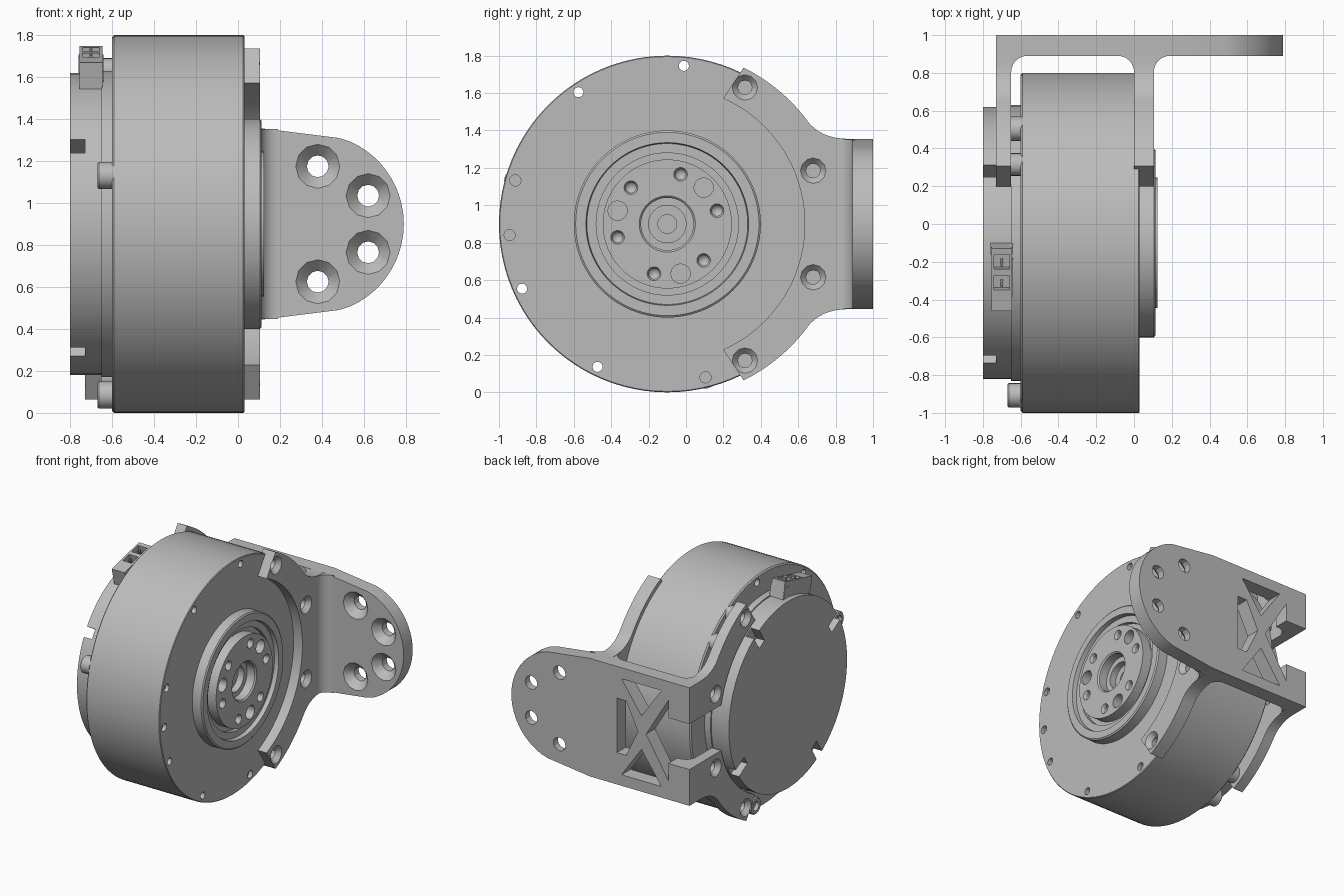
import bpy, bmesh
from math import sin, cos, radians, pi
from mathutils import Matrix, Vector

if "Cube" in bpy.data.objects:
    bpy.data.objects.remove(bpy.data.objects["Cube"], do_unlink=True)

CY, CZ = -0.1, 0.9          # motor axis
parts = []

metal = bpy.data.materials.new("grey metal")
metal.use_nodes = True
GREY = (0.5, 0.5, 0.5, 1)
metal.diffuse_color = GREY
metal.node_tree.nodes["Principled BSDF"].inputs["Base Color"].default_value = GREY


def place(axis, a, u, v):
    return {"x": (a, u, v), "y": (u, a, v), "z": (u, v, a)}[axis]


def finish(name, bm, keep=True):
    bmesh.ops.remove_doubles(bm, verts=bm.verts, dist=1e-5)
    bmesh.ops.recalc_face_normals(bm, faces=bm.faces)
    mesh = bpy.data.meshes.new(name)
    bm.to_mesh(mesh)
    bm.free()
    mesh.materials.append(metal)
    ob = bpy.data.objects.new(name, mesh)
    bpy.context.scene.collection.objects.link(ob)
    if keep:
        parts.append(ob)
    else:
        ob.hide_render = True
    return ob


def prism(name, pts, axis, a, b, keep=True):
    """Extrude a closed outline along an axis."""
    bm = bmesh.new()
    face = bm.faces.new([bm.verts.new(place(axis, a, u, v)) for u, v in pts])
    top = bmesh.ops.extrude_face_region(bm, geom=[face])["geom"]
    shift = Vector(place(axis, b - a, 0, 0))
    bmesh.ops.translate(bm, verts=[g for g in top if isinstance(g, bmesh.types.BMVert)], vec=shift)
    return finish(name, bm, keep)


def lathe(name, profile, axis="x", centre=(CY, CZ), steps=96, keep=True):
    """Revolve (position, radius) points round an axis."""
    bm = bmesh.new()
    vs = [bm.verts.new(place(axis, a, r, 0)) for a, r in profile]
    es = [bm.edges.new(pair) for pair in zip(vs, vs[1:])]
    bmesh.ops.spin(bm, geom=vs + es, cent=(0, 0, 0), axis=place(axis, 1, 0, 0),
                   angle=2 * pi, steps=steps, use_merge=True)
    bmesh.ops.translate(bm, verts=bm.verts, vec=place(axis, 0, *centre))
    return finish(name, bm, keep)


def box(name, centre, size, tilt=0, keep=True):
    bm = bmesh.new()
    m = Matrix.Translation(centre) @ Matrix.Rotation(radians(tilt), 4, "X") @ Matrix.Diagonal((*size, 1))
    bmesh.ops.create_cube(bm, size=1, matrix=m)
    return finish(name, bm, keep)


def cut(ob, cutters):
    """Subtract the cutters, bake the result and drop them."""
    for c in cutters:
        mod = ob.modifiers.new("cut", "BOOLEAN")
        mod.operation, mod.solver, mod.object = "DIFFERENCE", "EXACT", c
    bpy.context.view_layer.update()
    baked = bpy.data.meshes.new_from_object(ob.evaluated_get(bpy.context.evaluated_depsgraph_get()))
    ob.modifiers.clear()
    ob.data = baked
    for c in cutters:
        bpy.data.objects.remove(c, do_unlink=True)


def polar(r, deg):
    return CY + r * cos(radians(deg)), CZ + r * sin(radians(deg))


def bore(a, b, r, centre, steps=16):
    return lathe("bore", [(a, 0), (a, r), (b, r), (b, 0)], "x", centre, steps, False)


# Motor housing with rim holes
housing = lathe("housing", [(-.6, 0), (-.6, .89), (-.59, .9), (.025, .9), (.03, .895),
                            (.03, .45), (-.1, .45), (-.1, 0)])
cut(housing, [bore(-.7, .1, .027, polar(.85, d)) for d in (84, 124, 204, 244)]
    + [bore(.0, .1, .03, polar(.845, d)) for d in (164, 184, 284)])

# Rear plate and cap with four rim slots
lathe("rear_plate", [(-.65, 0), (-.65, .73), (-.59, .73), (-.59, 0)])
cap = lathe("rear_cap", [(-.8, 0), (-.8, .72), (-.64, .72), (-.64, 0)])
cut(cap, [box("slot", (-.78, *polar(.7, d)), (.1, .2, .075), d, False) for d in (58, 149, 238, 329)])

# Output rotor: outer ring, groove, hub and stepped bore
rotor = lathe("output_rotor", [(-.03, 0), (-.03, .05), (.0, .05), (.0, .1), (.05, .1), (.05, .14),
                               (.115, .14), (.125, .15), (.125, .345), (.05, .345), (.05, .38),
                               (.08, .38), (.08, .43), (.113, .435), (.113, .49), (.105, .5),
                               (-.09, .5), (-.09, 0)])
cut(rotor, [lathe("screw_hole", [(.03, 0), (.06, .028), (.11, .028), (.13, .04), (.15, .04), (.15, 0)],
                  "x", polar(.275, 15 + 60 * i), 16, False) for i in range(6)]
    + [bore(.0, .2, .052, polar(.275, 45 + 120 * i)) for i in range(3)])

# Socket-head bolts on the rear rim
for d in (44, 164, 284):
    lathe("rear_bolt", [(-.64, 0), (-.64, .035), (-.67, .035), (-.67, .058), (-.663, .065),
                        (-.59, .065), (-.59, 0)], "x", polar(.84, d), 24)

# Cable connector
connector = box("connector", (-.7, -.28, 1.645), (.11, .34, .13), 13.5)
cut(connector, [box("cell", (-.7, y, 1.71 + .24 * (y + .28)), (.08, .08, .1), 13.5, False)
                for y in (-.31, -.2)])
for y in (-.32, -.3, -.21, -.19):
    box("connector_pin", (-.7, y, 1.67 + .24 * (y + .28)), (.015, .008, .09), 13.5)
box("connector_tab", (-.7, -.13, 1.655), (.12, .04, .1), 13.5)
box("connector_foot", (-.67, -.27, 1.58), (.06, .2, .14), 13.5)

# Bracket back plate: tapered tongue with rounded tip
upper = [(-.73, 1.355), (.12, 1.355), (.48, 1.31)]
arc = [(.36 + .43 * cos(radians(a)), .9 + .43 * sin(radians(a))) for a in range(66, -67, -6)]
plate = prism("bracket_plate", upper + arc + [(x, 2 * CZ - z) for x, z in reversed(upper)], "y", .89, 1.0)
cutters = [lathe("countersink", [(.85, 0), (.85, .105), (.89, .105), (.945, .052), (1.05, .052), (1.05, 0)],
                 "y", c, 12, False)
           for x, dz in ((.38, .275), (.62, .135)) for c in ((x, CZ + dz), (x, CZ - dz))]
windows = [[(-.15, 1.27), (-.49, 1.27), (-.32, 1.03)],
           [(-.15, .53), (-.49, .53), (-.32, .77)],
           [(-.11, 1.11), (-.19, 1.11), (-.29, .9), (-.19, .69), (-.11, .69)],
           [(-.55, 1.21), (-.36, .9), (-.55, .59)]]
cutters += [prism("window", w, "y", .8, 1.1, False) for w in windows]


def notch():
    return box("notch", (-.7, .8, .9), (.36, .8, .35), 0, False)


cut(plate, cutters + [notch()])

# Bracket legs: curved clamp arms flaring into the plate
outer = [polar(.93, a) for a in range(64, 36, -3)]
(p, q, r) = outer[-1], (.715, 1.355), (.87, 1.355)
flare = [tuple((1 - t) ** 2 * p[i] + 2 * t * (1 - t) * q[i] + t * t * r[i] for i in (0, 1))
         for t in (k / 8 for k in range(1, 9))]
half = outer + flare + [(1.0, 1.355)]
inner = [polar(.735, a) for a in range(-66, 67, 4)]
outline = half + [(y, 2 * CZ - z) for y, z in reversed(half)] + inner
holes = [(y, CZ + s * dz) for y, dz in ((.315, .73), (.68, .285)) for s in (1, -1)]

for name, a, b, face, back in (("output_leg", .0, .105, .105, -1), ("rear_leg", -.73, -.65, -.73, 1)):
    leg = prism(name, outline, "x", a, b)
    sinks = [lathe("countersink", [(face - back * .05, 0), (face - back * .05, .068), (face, .068),
                                   (face + back * .035, .038), (face + back * .2, .038),
                                   (face + back * .2, 0)], "x", c, 12, False) for c in holes]
    cut(leg, sinks + ([notch()] if name == "rear_leg" else []))

# Standoffs between rear leg and housing
for c in holes[:2]:
    lathe("standoff", [(-.655, .038), (-.655, .06), (-.59, .06), (-.59, .038), (-.655, .038)], "x", c, 24)

# Corner fillets where legs meet plate
R = .085
for x, s in ((-.65, 1), (.0, -1), (.105, 1)):
    curve = [(x + s * R * (1 - cos(radians(t))), .89 - R * (1 - sin(radians(t)))) for t in range(0, 91, 10)]
    fillet = prism("corner_fillet", curve + [(x + s * R, .9), (x - s * .01, .9), (x - s * .01, .89 - R)],
                   "z", .447, 1.353)
    if x == -.65:
        cut(fillet, [notch()])

# Smooth curved walls, keep edges crisp
bpy.ops.object.select_all(action="DESELECT")
for ob in parts:
    ob.select_set(True)
bpy.context.view_layer.objects.active = parts[0]
bpy.ops.object.shade_smooth_by_angle(angle=radians(25))
